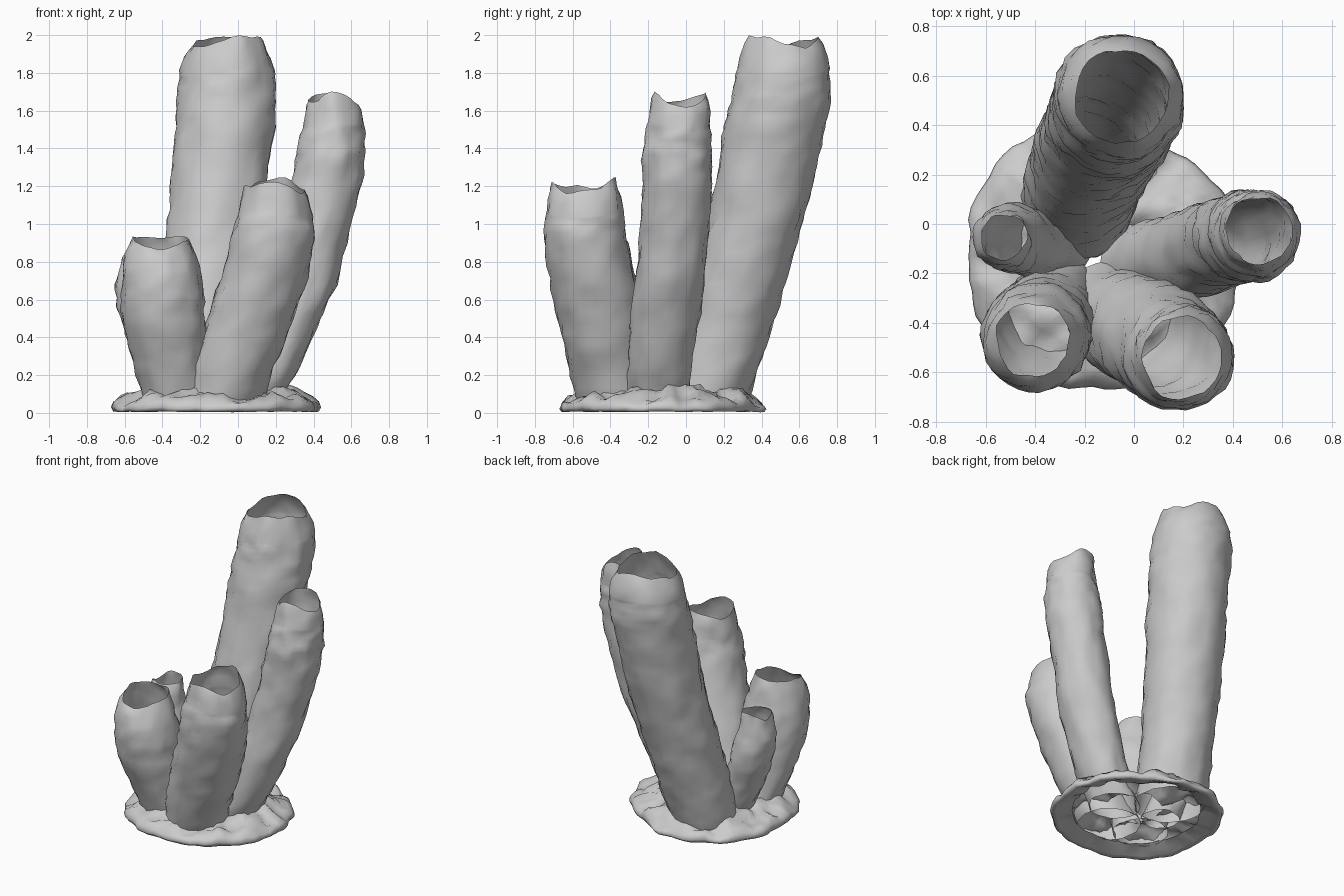
import bpy, bmesh
from math import sin, cos, pi, radians
from mathutils import Vector, noise

if "Cube" in bpy.data.objects:
    bpy.data.objects.remove(bpy.data.objects["Cube"])

SIDES = 30


def spline(pts, t):
    """Smooth interpolation through control points, t in 0..1."""
    n = len(pts) - 1
    i = min(int(t * n), n - 1)
    u = t * n - i
    a, b, c, d = (Vector(pts[max(0, min(n, k))]) for k in (i - 1, i, i + 1, i + 2))
    return 0.5 * (2 * b + (c - a) * u + (2 * a - 5 * b + 4 * c - d) * u * u
                  + (3 * b - a - 3 * c + d) * u ** 3)


def skin(name, rings):
    """Join closed rings of points into a smooth open surface."""
    bm = bmesh.new()
    loops = [[bm.verts.new(p) for p in ring] for ring in rings]
    for lo, hi in zip(loops, loops[1:]):
        n = len(lo)
        for k in range(n):
            bm.faces.new((lo[k], lo[(k + 1) % n], hi[(k + 1) % n], hi[k])).smooth = True
    me = bpy.data.meshes.new(name)
    bm.to_mesh(me)
    bm.free()
    ob = bpy.data.objects.new(name, me)
    bpy.context.collection.objects.link(ob)
    return ob


def tube(name, path, mouth, wave, phase, tilt, tilt_dir, seed):
    """Leaning tube: path of (x, y, z, radius), pinched to a wavy, tilted mouth."""
    top = path[-1][2]
    rows = int(top / 0.05)
    rings = []
    body = [spline(path, j / rows) for j in range(rows + 1)]
    end = body[-1]
    # shoulder curving in to the thin rim
    for f, dz in ((0.3, 0.06), (0.65, 0.11), (1.0, 0.145)):
        body.append(Vector((end[0], end[1], top + dz, end[3] + (mouth - end[3]) * f)))
    full = top + 0.145
    for x, y, z, r in body:
        fall = max(0, 1 - (full - z) / 0.25)
        ring = []
        for k in range(SIDES):
            a = 2 * pi * k / SIDES
            q = Vector((cos(a) * r, sin(a) * r, z))
            off = Vector((seed * 7.3, seed * 3.1, 0))
            rr = r + 0.012 * noise.noise(q * 5 + off) + 0.017 * noise.noise(q * 16 + off)
            zz = z + fall * (wave * cos(2 * (a - radians(phase))) + tilt * cos(a - radians(tilt_dir))
                             + 0.03 * noise.noise(q * 9 + off))
            ring.append((x + rr * cos(a), y + rr * sin(a), zz))
        rings.append(ring)
    return skin(name, rings)


# Five sponge tubes
tube("tall_back_tube",
     [(-.225, .09, .04, .23), (-.20, .185, .35, .238), (-.16, .28, .68, .245), (-.12, .37, 1.02, .253),
      (-.085, .44, 1.36, .26), (-.062, .50, 1.65, .264), (-.055, .52, 1.82, .247)],
     .187, .025, -60, .008, 0, 1)
tube("right_tube",
     [(.035, -.15, .04, .168), (.155, -.14, .25, .175), (.305, -.10, .60, .18), (.41, -.06, .97, .184),
      (.475, -.045, 1.26, .185), (.497, -.04, 1.42, .18), (.51, -.03, 1.525, .165)],
     .135, .025, -80, .012, 180, 2)
tube("front_tube",
     [(-.085, -.36, .04, .208), (-.035, -.405, .22, .216), (.04, -.44, .42, .226), (.105, -.48, .62, .23),
      (.165, -.52, .83, .224), (.19, -.54, .97, .215), (.20, -.54, 1.06, .20)],
     .165, .03, 85, .022, 140, 3)
tube("front_left_tube",
     [(-.315, -.31, .04, .18), (-.345, -.36, .2, .19), (-.37, -.405, .35, .206), (-.39, -.44, .5, .216),
      (-.40, -.46, .63, .218), (-.41, -.475, .77, .197)],
     .15, .008, 0, .03, 90, 4)
tube("small_left_tube",
     [(-.30, -.09, .04, .12), (-.38, -.08, .22, .13), (-.445, -.07, .39, .138), (-.495, -.06, .55, .14),
      (-.53, -.055, .69, .125)],
     .092, .015, 80, .012, 0, 5)

# Encrusting rippled base: lip underneath, rolled rim, hollow centre
profile = [(.74, .05), (.84, .03), (.93, .012), (.98, .006), (1.0, .025), (.98, .05), (.92, .072), (.85, .088),
           (.77, .105), (.69, .123), (.61, .135), (.52, .13), (.42, .11), (.32, .09)]
# outline radius every 30 degrees, counter-clockwise from +x
outline = [(r, 0) for r in (.55, .535, .51, .55, .57, .57, .55, .57, .56, .54, .545, .56, .55)]
rings = []
for j, (f, z) in enumerate(profile):
    ring = []
    for k in range(72):
        a = 2 * pi * k / 72
        d = Vector((cos(a), sin(a), 0))
        r = spline(outline, k / 72)[0] + 0.03 * noise.noise(d * 5)
        p = d * r * f
        lump = 0.06 * noise.noise(p * 6 + Vector((0, 0, 3))) + 0.045 * noise.noise(p * 13)
        zz = max(0.002 * (j != 3), z + lump * min(1, z / 0.09))
        ring.append((p.x - .12, p.y - .13, zz))
    rings.append(ring)
skin("encrusting_base", rings)
